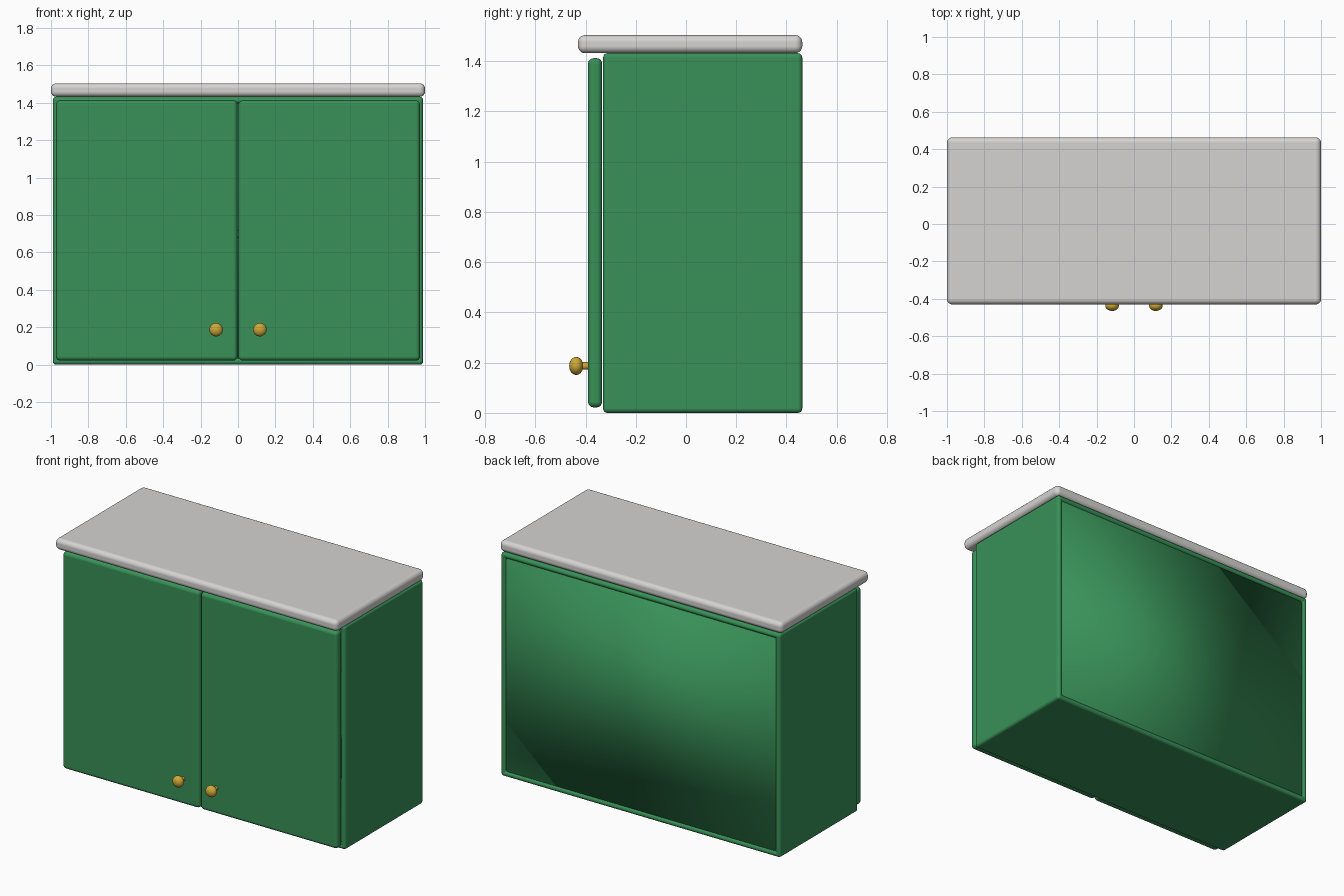
import bpy, bmesh, math
from mathutils import Matrix, Vector

if "Cube" in bpy.data.objects:
    bpy.data.objects.remove(bpy.data.objects["Cube"])


def material(name, rgb):
    m = bpy.data.materials.new(name)
    m.diffuse_color = (*rgb, 1)
    m.use_nodes = True
    m.node_tree.nodes["Principled BSDF"].inputs["Base Color"].default_value = m.diffuse_color
    return m


green = material("green_paint", (0.040, 0.285, 0.098))
grey = material("light_grey_top", (0.66, 0.655, 0.64))
gold = material("gold_knob", (0.62, 0.39, 0.04))


def finish(bm, name, mat, bevel=0.0):
    for f in bm.faces:
        f.smooth = True
    me = bpy.data.meshes.new(name)
    bm.to_mesh(me)
    bm.free()
    me.materials.append(mat)
    ob = bpy.data.objects.new(name, me)
    bpy.context.collection.objects.link(ob)
    if bevel:
        mod = ob.modifiers.new("rounded_edges", 'BEVEL')
        mod.width = bevel
        mod.segments = 5
        mod.harden_normals = True
    return ob


def box_mesh(lo, hi):
    lo, hi = Vector(lo), Vector(hi)
    bm = bmesh.new()
    bmesh.ops.create_cube(bm, size=1, matrix=Matrix.Translation((lo + hi) / 2)
                          @ Matrix.Diagonal((*(hi - lo), 1)))
    return bm


def box(name, lo, hi, mat, bevel):
    return finish(box_mesh(lo, hi), name, mat, bevel)


# Carcass: four-sided frame, open at front and back
bm = box_mesh((-0.99, -0.33, 0), (0.99, 0.463, 1.432))
ends = [f for f in bm.faces if abs(f.normal.y) > 0.9]
bmesh.ops.inset_individual(bm, faces=ends, thickness=0.05)
bmesh.ops.delete(bm, geom=ends, context='FACES_ONLY')
bmesh.ops.bridge_loops(bm, edges=[e for e in bm.edges if e.is_boundary])
bmesh.ops.recalc_face_normals(bm, faces=bm.faces)
finish(bm, "carcass", green, 0.022)

# Back panel set into the frame, and the inner shelf
box("back_panel", (-0.965, 0.41, 0.025), (0.965, 0.453, 1.407), green, 0)
box("shelf", (-0.945, -0.29, 0.68), (0.945, 0.415, 0.72), green, 0.008)

# Worktop
box("worktop", (-1, -0.43, 1.432), (1, 0.463, 1.504), grey, 0.028)

# Doors with knobs
for side, s in (("left", -1), ("right", 1)):
    x0, x1 = sorted((s * 0.003, s * 0.973))
    box(side + "_door", (x0, -0.39, 0.022), (x1, -0.334, 1.412), green, 0.022)

    bm = bmesh.new()
    bmesh.ops.create_uvsphere(bm, u_segments=32, v_segments=16, radius=1,
                              matrix=Matrix.Translation((s * 0.117, -0.437, 0.187))
                              @ Matrix.Diagonal((0.036, 0.028, 0.036, 1)))
    finish(bm, side + "_knob", gold)

    bm = bmesh.new()
    bmesh.ops.create_cone(bm, cap_ends=False, segments=24, radius1=0.015,
                          radius2=0.015, depth=0.05,
                          matrix=Matrix.Translation((s * 0.117, -0.405, 0.187))
                          @ Matrix.Rotation(math.pi / 2, 4, 'X'))
    finish(bm, side + "_knob_stem", gold)
